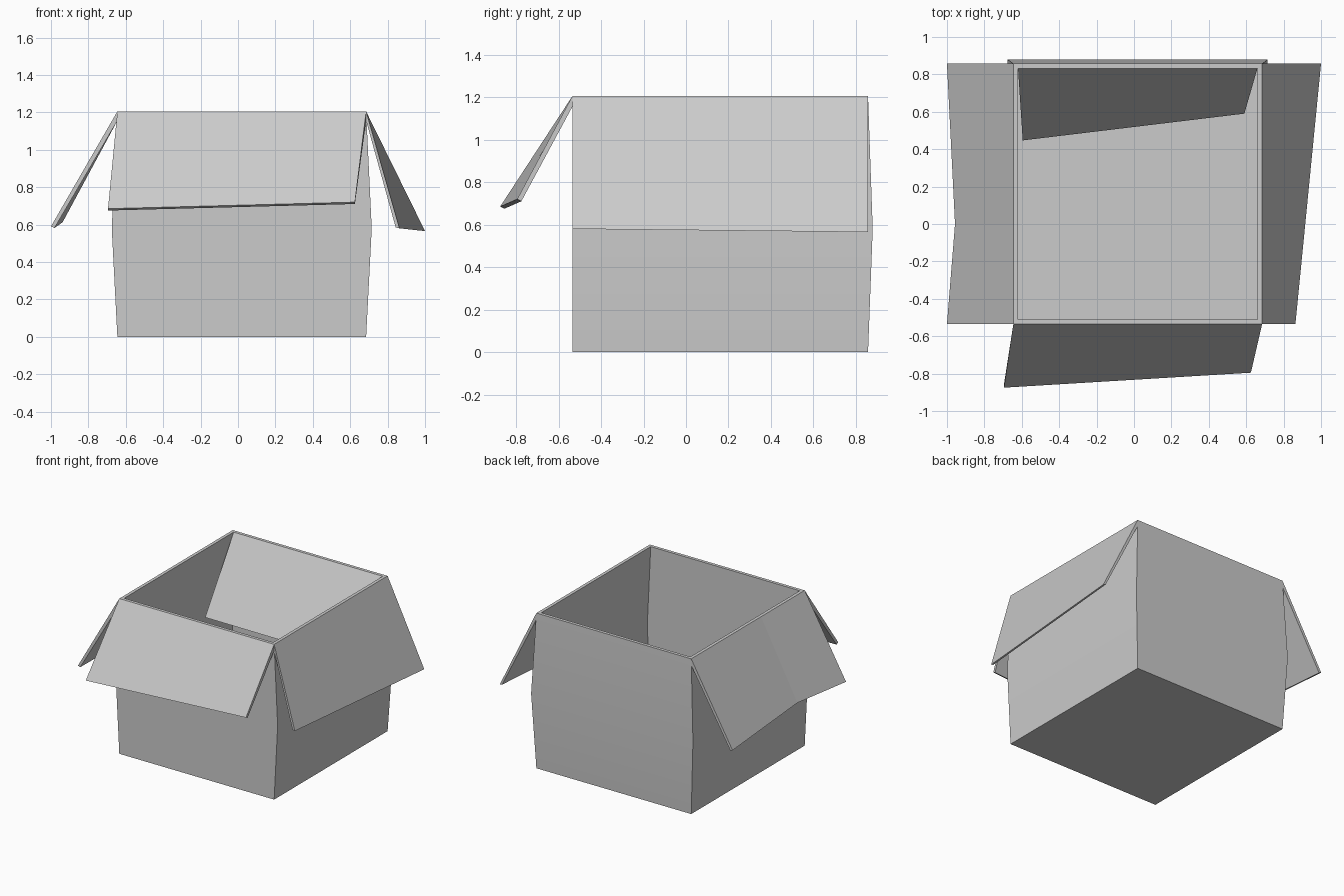
import bpy, bmesh
from mathutils import Vector

if "Cube" in bpy.data.objects:
    bpy.data.objects.remove(bpy.data.objects["Cube"])


def finish(name, bm, smooth=False):
    bmesh.ops.recalc_face_normals(bm, faces=bm.faces)
    me = bpy.data.meshes.new(name)
    bm.to_mesh(me)
    bm.free()
    ob = bpy.data.objects.new(name, me)
    bpy.context.collection.objects.link(ob)
    if smooth:
        bpy.context.view_layer.objects.active = ob
        ob.select_set(True)
        bpy.ops.object.shade_smooth_by_angle()
        ob.select_set(False)
    return ob


def loft(bm, rings):
    """Closed rings joined in order, both ends capped."""
    loops = [[bm.verts.new(p) for p in r] for r in rings]
    for a, b in zip(loops, loops[1:]):
        n = len(a)
        for i in range(n):
            j = (i + 1) % n
            bm.faces.new((a[i], a[j], b[j], b[i]))
    bm.faces.new(loops[0])
    bm.faces.new(loops[-1])


def rect(x0, x1, y0, y1, z):
    return [(x0, y0, z), (x1, y0, z), (x1, y1, z), (x0, y1, z)]


def flap(name, hinge, edge, inward, drop=0.05):
    """Card panel hanging from a hinge line to a free edge; sections run along the hinge."""
    bm = bmesh.new()
    sections = []
    for h, e in zip(hinge, edge):
        h, e = Vector(h), Vector(e)
        sections.append([h, e, e + Vector(inward), h - Vector((0, 0, drop))])
    loft(bm, sections)
    return finish(name, bm)


X0, X1, Y0, Y1, H, T = -0.645, 0.685, -0.535, 0.857, 1.205, 0.025

# Open box with slightly bulging walls: up the outside, over the rim, down the inside
bm = bmesh.new()
loft(bm, [
    rect(X0, X1, Y0, Y1, 0),
    rect(X0 - 0.03, X1 + 0.03, Y0, Y1 + 0.022, 0.58),
    rect(X0, X1, Y0, Y1, H),
    rect(X0 + T, X1 - T, Y0 + T, Y1 - T, H),
    rect(X0 - 0.03 + T, X1 + 0.03 - T, Y0 + T, Y1 + 0.022 - T, 0.58),
    rect(X0 + T, X1 - T, Y0 + T, Y1 - T, T),
])
finish("box_body", bm, smooth=True)

# Left flap, bent up in the middle of its free edge
flap("left_flap",
     [(X0, Y0, H), (X0, 0, H), (X0, Y1, H)],
     [(-1.0, Y0, 0.59), (-0.957, 0, 0.62), (-1.0, Y1, 0.59)],
     (0.019, 0, -0.008))

# Right flap, swung wider at the back
flap("right_flap",
     [(X1, Y0, H), (X1, Y1, H)],
     [(0.863, Y0, 0.58), (1.0, Y1, 0.565)],
     (-0.02, 0, 0.005))

# Front flap, skewed to the left
flap("front_flap",
     [(X0, Y0, H), (X1, Y0, H)],
     [(-0.695, -0.875, 0.685), (0.625, -0.795, 0.72)],
     (0, 0.02, -0.01))

# Back flap, folded down inside the box
flap("back_flap",
     [(X0 + T, Y1 - T, H), (X1 - T, Y1 - T, H)],
     [(-0.595, 0.447, 0.697), (0.59, 0.59, 0.61)],
     (0, 0.02, -0.01))
